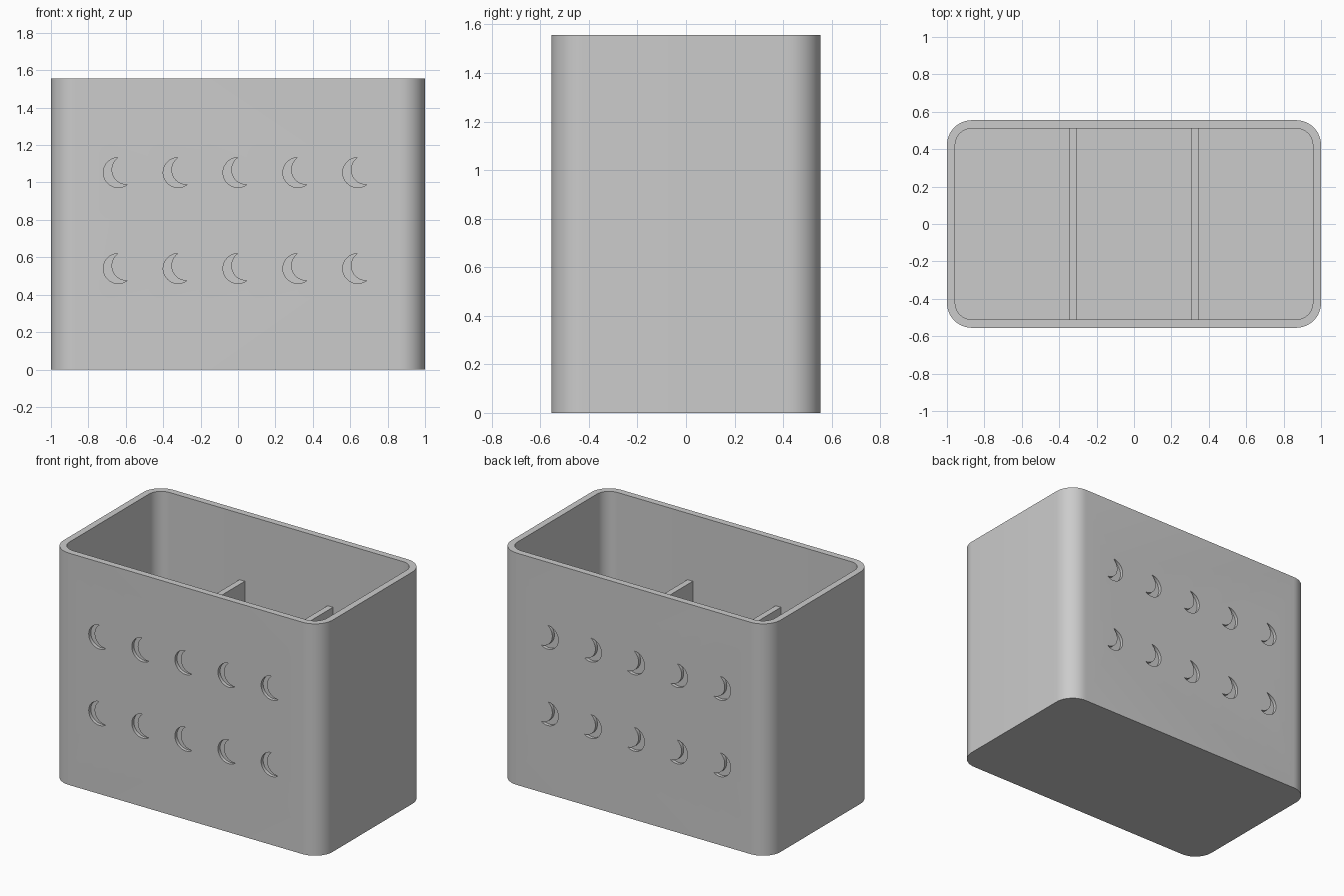
import bpy, bmesh, math
from mathutils import Vector

cube = bpy.data.objects.get("Cube")
if cube:
    bpy.data.objects.remove(cube, do_unlink=True)

# Main dimensions
LENGTH, DEPTH, HEIGHT = 2.0, 1.11, 1.556
WALL, RADIUS = 0.044, 0.133
MOON_R, MOON_DEPTH = 0.08, 0.022

grey = bpy.data.materials.new("light_grey")
grey.use_nodes = True
colour = (0.6, 0.6, 0.6, 1)
grey.diffuse_color = colour
grey.node_tree.nodes["Principled BSDF"].inputs["Base Color"].default_value = colour


def arc(cx, cy, r, start, end, steps):
    """Points along a circular arc, angles in radians."""
    angles = [start + (end - start) * i / steps for i in range(steps + 1)]
    return [(cx + r * math.cos(a), cy + r * math.sin(a)) for a in angles]


def rounded_rectangle(length, depth, r):
    points = []
    for i, (sx, sy) in enumerate([(1, 1), (-1, 1), (-1, -1), (1, -1)]):
        start = i * math.pi / 2
        points += arc(sx * (length / 2 - r), sy * (depth / 2 - r), r,
                      start, start + math.pi / 2, 12)
    return points


def extrude(bm, points, offset):
    """Closed prism from a ring of 3D points."""
    face = bm.faces.new([bm.verts.new(p) for p in points])
    ring = bmesh.ops.extrude_face_region(bm, geom=[face])["geom"]
    verts = [v for v in ring if isinstance(v, bmesh.types.BMVert)]
    bmesh.ops.translate(bm, verts=verts, vec=offset)


def make_object(name, bm):
    bmesh.ops.recalc_face_normals(bm, faces=bm.faces)
    mesh = bpy.data.meshes.new(name)
    bm.to_mesh(mesh)
    bm.free()
    obj = bpy.data.objects.new(name, mesh)
    bpy.context.collection.objects.link(obj)
    mesh.materials.append(grey)
    return obj


def prism(name, outline, z0, z1):
    bm = bmesh.new()
    extrude(bm, [(x, y, z0) for x, y in outline], Vector((0, 0, z1 - z0)))
    return make_object(name, bm)


def cut(target, cutter):
    mod = target.modifiers.new(cutter.name, "BOOLEAN")
    mod.operation, mod.solver, mod.object = "DIFFERENCE", "EXACT", cutter
    bpy.context.view_layer.objects.active = target
    bpy.ops.object.modifier_apply(modifier=mod.name)
    bpy.data.objects.remove(cutter, do_unlink=True)


def crescent():
    """Circle with a shifted equal circle bitten out of it."""
    shift = Vector((0.044, 0.015))
    tilt = math.atan2(shift.y, shift.x)
    half = math.acos(shift.length / 2 / MOON_R)
    outer = arc(0, 0, MOON_R, tilt + half, tilt + 2 * math.pi - half, 32)
    inner = arc(shift.x, shift.y, MOON_R,
                tilt + math.pi + half, tilt + math.pi - half, 24)
    return outer + inner[1:-1]


# Hollow box with rounded upright corners
box = prism("box", rounded_rectangle(LENGTH, DEPTH, RADIUS), 0, HEIGHT)
cavity = prism("cavity", rounded_rectangle(LENGTH - 2 * WALL, DEPTH - 2 * WALL, RADIUS - WALL),
               WALL, HEIGHT + 0.1)
cut(box, cavity)

# Two rows of crescents recessed into the front and back walls
bm = bmesh.new()
for side in (-1, 1):
    for z in (0.54, 1.053):
        for i in range(-2, 3):
            ring = [(i * 0.32 + x, side * (DEPTH / 2 - MOON_DEPTH), z + dz)
                    for x, dz in crescent()]
            extrude(bm, ring, Vector((0, side * 0.1, 0)))
cut(box, make_object("crescents", bm))

bpy.ops.object.select_all(action="DESELECT")
box.select_set(True)
bpy.context.view_layer.objects.active = box
bpy.ops.object.shade_smooth_by_angle(angle=math.radians(20))

# Two low dividers between the compartments
for name, x in (("right_divider", -0.327), ("left_divider", 0.327)):
    w, d = 0.02, DEPTH / 2 - WALL + 0.005
    outline = [(x - w, -d), (x + w, -d), (x + w, d), (x - w, d)]
    prism(name, outline, WALL - 0.005, 1.11)
